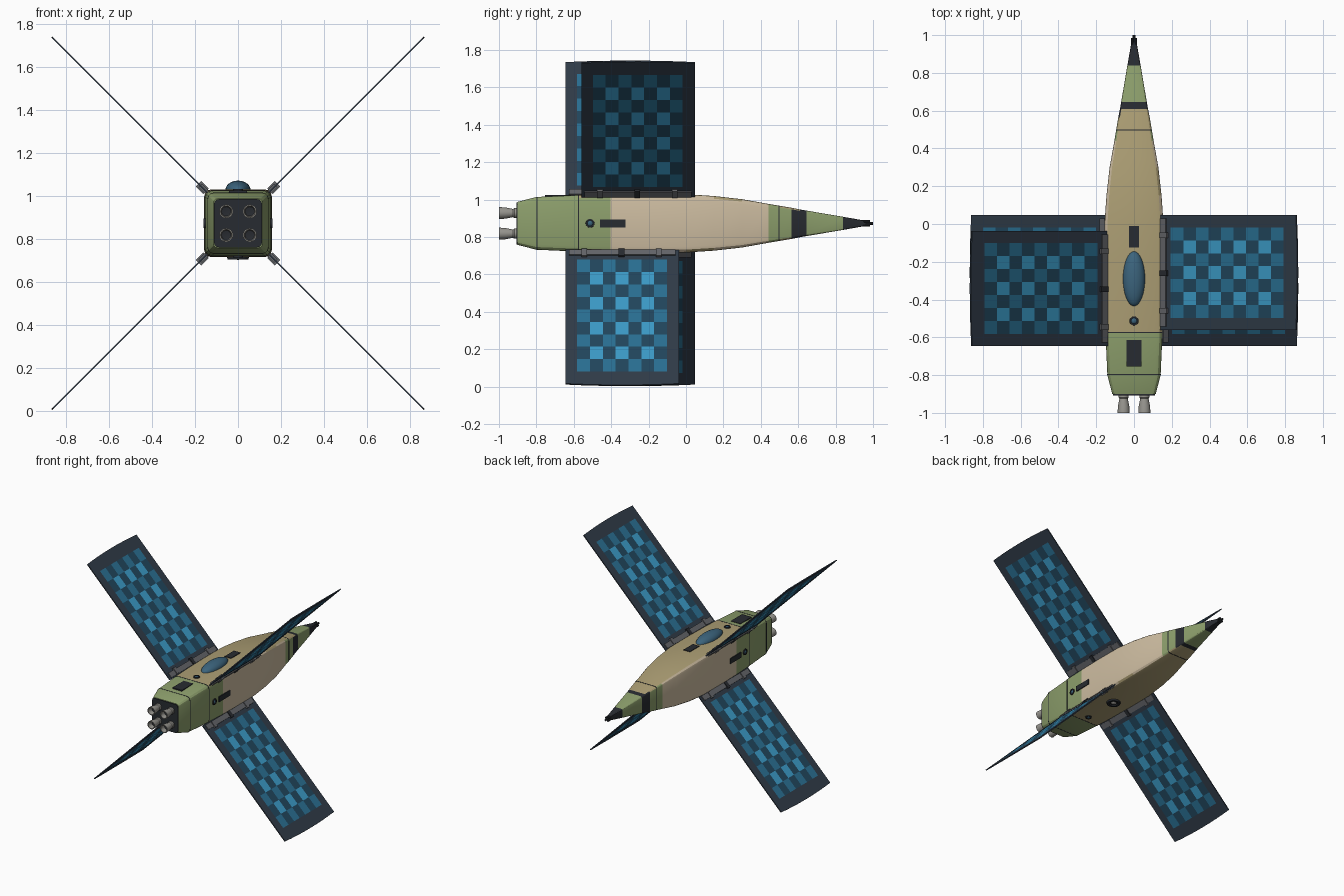
import bpy, bmesh, math
from mathutils import Matrix, Vector

if "Cube" in bpy.data.objects:
    bpy.data.objects.remove(bpy.data.objects["Cube"])

CZ = 0.873  # height of the long axis


def mat(name, r, g, b):
    m = bpy.data.materials.new(name)
    m.diffuse_color = ((r / 255) ** 2.2, (g / 255) ** 2.2, (b / 255) ** 2.2, 1)
    m.use_nodes = True
    m.node_tree.nodes["Principled BSDF"].inputs["Base Color"].default_value = m.diffuse_color
    return m


GREEN = mat("green", 140, 158, 108)
TAN = mat("tan", 170, 156, 115)
BEIGE = mat("beige", 205, 188, 160)
DARK = mat("dark", 44, 47, 52)
FRAME = mat("frame", 52, 62, 74)
METAL = mat("metal", 150, 148, 142)
HINGE = mat("hinge", 100, 102, 106)
GLASS = mat("glass", 62, 100, 124)
CELL_A = mat("cell_dark", 38, 72, 94)
CELL_B = mat("cell_mid", 46, 112, 146)
CELL_C = mat("cell_bright", 62, 155, 200)


def finish(name, bm, mats, angle=25):
    bmesh.ops.recalc_face_normals(bm, faces=bm.faces)
    me = bpy.data.meshes.new(name)
    bm.to_mesh(me)
    bm.free()
    for m in mats:
        me.materials.append(m)
    ob = bpy.data.objects.new(name, me)
    bpy.context.collection.objects.link(ob)
    bpy.context.view_layer.objects.active = ob
    ob.select_set(True)
    bpy.ops.object.shade_smooth_by_angle(angle=math.radians(angle))
    ob.select_set(False)
    return ob


# Half-size of the hull along y
PROFILE = [(-0.9, .115), (-0.8, .141), (-0.575, .151), (-0.405, .155), (-0.2, .157), (0, .156),
           (0.15, .146), (0.3, .129), (0.44, .104), (0.5, .094), (0.565, .083), (0.61, .074),
           (0.645, .068), (0.84, .035), (0.96, .014)]


def half(y):
    for (a, ha), (b, hb) in zip(PROFILE, PROFILE[1:]):
        if a <= y <= b:
            return ha + (hb - ha) * (y - a) / (b - a)


def section(y, h):
    r = h * 0.2
    pts = []
    for q in range(4):
        c = math.radians(45 + 90 * q)
        for k in range(4):
            a = math.radians(90 * q + 30 * k)
            pts.append(Vector((math.copysign(h - r, math.cos(c)) + r * math.cos(a), y,
                               CZ + math.copysign(h - r, math.sin(c)) + r * math.sin(a))))
    return pts


def loft(name, stations, mats, pick=lambda y, flat: 0):
    bm = bmesh.new()
    rings = [[bm.verts.new(p) for p in section(y, h)] for y, h in stations]
    for (a, b), s, t in zip(zip(rings, rings[1:]), stations, stations[1:]):
        for i in range(16):
            j = (i + 1) % 16
            f = bm.faces.new((a[i], a[j], b[j], b[i]))
            mid = f.calc_center_median()
            f.material_index = pick((s[0] + t[0]) / 2, abs(mid.z - CZ) > abs(mid.x))
    for r, s in ((rings[0], stations[0]), (rings[-1], stations[-1])):
        bm.faces.new(r).material_index = pick(s[0], True)
    return finish(name, bm, mats)


# Hull paint: 0 green, 1 tan top and bottom, 2 beige sides, 3 dark
def paint(y, flat):
    if y > 0.84 or (0.61 if flat else 0.565) < y < 0.645:
        return 3
    if y > 0.645 or y < -0.575:
        return 0
    if flat:
        return 1
    return 2 if -0.405 < y < 0.44 else 0


loft("hull", PROFILE, [GREEN, TAN, BEIGE, DARK], paint)
for i, y in enumerate((-0.797, -0.575, 0.497)):
    loft(f"hull_seam_{i}", [(y - .003, half(y) + .001), (y + .003, half(y) + .001)], [DARK])
loft("engine_plate", [(-0.907, .112), (-0.895, .112)], [DARK])


def box(name, size, matrix, material):
    bm = bmesh.new()
    bmesh.ops.create_cube(bm, size=1, matrix=matrix @ Matrix.Diagonal((*size, 1)))
    return finish(name, bm, [material])


def lathe(name, pts, matrix, material, n=20):
    # Revolve (radius, height) points round local z
    bm = bmesh.new()
    vs = [bm.verts.new((r, 0, z)) for r, z in pts]
    es = [bm.edges.new(e) for e in zip(vs, vs[1:])]
    bmesh.ops.spin(bm, geom=vs + es, cent=(0, 0, 0), axis=(0, 0, 1), angle=math.tau, steps=n)
    bmesh.ops.remove_doubles(bm, verts=bm.verts, dist=1e-5)
    bm.transform(matrix)
    return finish(name, bm, [material], 35)


# Four hollow engine nozzles
BACK = Matrix.Rotation(math.pi / 2, 4, 'X')
for i, (x, z) in enumerate(((-1, -1), (1, -1), (-1, 1), (1, 1))):
    at = Matrix.Translation((x * .055, -0.9, CZ + z * .055)) @ BACK
    lathe(f"nozzle_{i}", [(0, 0), (.027, 0), (.027, .018), (.022, .025), (.03, .065), (.032, .1),
                          (.026, .1), (.022, .06)], at, METAL)
    lathe(f"nozzle_throat_{i}", [(0, .055), (.0235, .06)], at, DARK)
    # Sensor tubes clustered at the nose
    tube = Matrix.Translation((x * .010, 0.985, CZ + z * .010)) @ BACK
    lathe(f"nose_tube_{i}", [(0, 0), (.007, 0), (.007, .04), (0, .04)], tube, DARK, 10)
lathe("nose_probe", [(0, 0), (.008, 0), (.008, .05), (0, .05)],
      Matrix.Translation((0, 1, CZ)) @ BACK, DARK, 10)


def on_hull(y, angle):
    # Frame on the hull skin with local z outward; angle 0 is the top
    return (Matrix.Translation((0, 0, CZ)) @ Matrix.Rotation(math.radians(angle), 4, 'Y')
            @ Matrix.Translation((0, y, half(y))))


# Top dome, dark hatches and small sensors
dome = [(math.cos(t * math.pi / 16), math.sin(t * math.pi / 16)) for t in range(9)]
lathe("top_dome", dome, on_hull(-0.29, 0) @ Matrix.Diagonal((.058, .145, .042, 1)), GLASS, 32)
box("top_hatch_front", (.055, .115, .01), on_hull(-0.068, 0), DARK)
box("top_hatch_rear", (.082, .14, .012), on_hull(-0.685, 0), DARK)
for s, n in ((90, "right"), (-90, "left")):
    box(f"{n}_hatch", (.042, .135, .012), on_hull(-0.392, s), DARK)
for a, n in ((0, "top"), (90, "right"), (180, "bottom"), (-90, "left")):
    at = on_hull(-0.513, a)
    lathe(f"{n}_sensor_ring", [(.015, -.004), (.015, .007), (.023, .007), (.024, -.004)], at, DARK)
    lathe(f"{n}_sensor_lens", [(0, .008), (.01, .006), (.016, 0)], at, GLASS)
at = on_hull(-0.23, 180)
lathe("belly_port", [(0, .004), (.026, .004), (.032, .012), (.048, .012), (.052, -.004)], at, DARK, 28)
lathe("belly_port_lens", [(0, .014), (.014, .011), (.022, .003)], at, METAL)

# Four diagonal solar wings; opposite pairs share the same fore-aft offset
U0, U1, BULGE = .2, 1.215, .011
for n, ang, y0 in (("upper_right", 45, -.56), ("upper_left", 135, -.645),
                   ("lower_left", 225, -.56), ("lower_right", 315, -.645)):
    rot = Matrix.Translation((0, y0, CZ)) @ Matrix.Rotation(math.radians(-ang), 4, 'Y')
    W = .607
    # Thin slab with a bowed outer edge
    bm = bmesh.new()
    edge = [(U0, 0)] + [(U1 + BULGE * (1 - (k / 4 - 1) ** 2), W * k / 8) for k in range(9)] + [(U0, W)]
    face = bm.faces.new([bm.verts.new((u, v, -.004)) for u, v in edge])
    ext = bmesh.ops.extrude_face_region(bm, geom=[face])
    bmesh.ops.translate(bm, verts=[v for v in ext["geom"] if isinstance(v, bmesh.types.BMVert)],
                        vec=(0, 0, .008))
    bm.transform(rot)
    finish(f"{n}_wing_frame", bm, [FRAME])
    # Chequered cells, 9 by 7, on both faces
    bm = bmesh.new()
    du, dv, vs = .094, .0686, (.062 if y0 > -.6 else .063)
    for i in range(9):
        for j in range(7):
            for w in (-.005, .005):
                u, v = .28 + i * du, vs + j * dv
                q = [(u, v, w), (u + du, v, w), (u + du, v + dv, w), (u, v + dv, w)]
                if w < 0:
                    q.reverse()
                f = bm.faces.new([bm.verts.new(p) for p in q])
                f.material_index = 0 if (i + j) % 2 else 1 + i % 2
    bm.transform(rot)
    me = bpy.data.meshes.new(f"{n}_wing_cells")
    bm.to_mesh(me)
    bm.free()
    for m in (CELL_A, CELL_B, CELL_C):
        me.materials.append(m)
    bpy.context.collection.objects.link(bpy.data.objects.new(me.name, me))
    # Hinge rail and knuckles
    box(f"{n}_hinge_rail", (.04, .57, .024), rot @ Matrix.Translation((.228, W / 2, 0)), HINGE)
    for k in range(3):
        box(f"{n}_hinge_knuckle_{k}", (.05, .03, .036),
            rot @ Matrix.Translation((.235, .1 + k * .2, 0)), DARK if k == 1 else HINGE)
